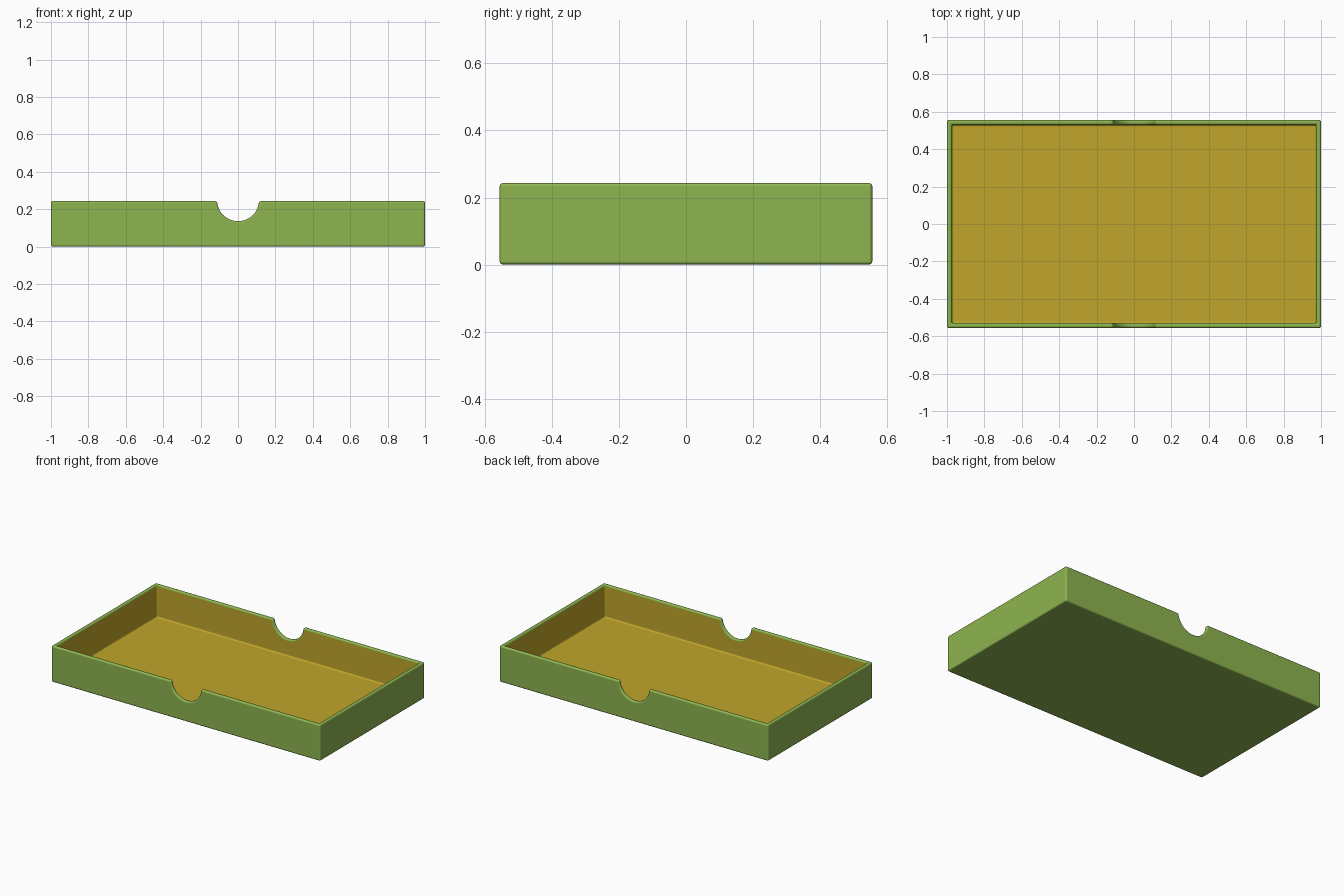
import bpy, bmesh, math
from mathutils import Matrix

if "Cube" in bpy.data.objects:
    bpy.data.objects.remove(bpy.data.objects["Cube"])

LENGTH, WIDTH, HEIGHT = 2.0, 1.112, 0.243
WALL, ROUND = 0.026, 0.01
NOTCH_R, NOTCH_DEPTH = 0.112, 0.107


def material(name, rgb):
    mat = bpy.data.materials.new(name)
    mat.use_nodes = True
    color = (*rgb, 1)
    mat.diffuse_color = color
    bsdf = mat.node_tree.nodes["Principled BSDF"]
    bsdf.inputs["Base Color"].default_value = color
    bsdf.inputs["Roughness"].default_value = 0.6
    return mat


def new_object(name, bm):
    bmesh.ops.recalc_face_normals(bm, faces=bm.faces)
    mesh = bpy.data.meshes.new(name)
    bm.to_mesh(mesh)
    bm.free()
    obj = bpy.data.objects.new(name, mesh)
    bpy.context.collection.objects.link(obj)
    return obj


def box(name, size, bottom):
    bm = bmesh.new()
    place = Matrix.Translation((0, 0, bottom + size[2] / 2)) @ Matrix.Diagonal((*size, 1))
    bmesh.ops.create_cube(bm, size=1, matrix=place)
    return new_object(name, bm)


def notch(name, steps=20):
    # Circular arc below the rim, closed above it and run through both long walls
    bm = bmesh.new()
    centre = HEIGHT - NOTCH_DEPTH + NOTCH_R
    start = math.asin((centre - HEIGHT) / NOTCH_R)
    angles = [math.pi + start + (math.pi - 2 * start) * i / steps for i in range(steps + 1)]
    points = [(NOTCH_R * math.cos(a), centre + NOTCH_R * math.sin(a)) for a in angles]
    left, right = points[0][0], points[-1][0]
    points += [(right, HEIGHT + 0.1), (left, HEIGHT + 0.1)]
    face = bm.faces.new([bm.verts.new((x, -WIDTH, z)) for x, z in points])
    side = bmesh.ops.extrude_face_region(bm, geom=[face])
    moved = [v for v in side["geom"] if isinstance(v, bmesh.types.BMVert)]
    bmesh.ops.translate(bm, verts=moved, vec=(0, 2 * WIDTH, 0))
    return new_object(name, bm)


# Tray body, hollowed out and notched
tray = box("tray", (LENGTH, WIDTH, HEIGHT), 0)
cavity = box("cavity_cutter", (LENGTH - 2 * WALL, WIDTH - 2 * WALL, HEIGHT), WALL)
bpy.context.view_layer.objects.active = tray
tray.select_set(True)
for cutter in (cavity, notch("notch_cutter")):
    cutter.hide_render = True
    cut = tray.modifiers.new("cut", 'BOOLEAN')
    cut.operation, cut.solver, cut.object = 'DIFFERENCE', 'EXACT', cutter
    bpy.ops.object.modifier_apply(modifier=cut.name)
    bpy.data.objects.remove(cutter)

# Rounded edges
bevel = tray.modifiers.new("rounding", 'BEVEL')
bevel.width, bevel.segments = ROUND, 3
bevel.limit_method, bevel.angle_limit = 'ANGLE', math.radians(35)
bevel.use_clamp_overlap = False
bpy.ops.object.modifier_apply(modifier=bevel.name)

# Green shell, ochre lining on everything within the cavity
tray.data.materials.clear()
tray.data.materials.append(material("leaf green", (0.27, 0.46, 0.08)))
tray.data.materials.append(material("ochre lining", (0.53, 0.38, 0.025)))
for face in tray.data.polygons:
    c = face.center
    inside = (abs(c.x) < LENGTH / 2 - WALL + 0.0005
              and abs(c.y) < WIDTH / 2 - WALL + 0.0005
              and WALL / 2 < c.z < HEIGHT - ROUND)
    face.material_index = int(inside)

bpy.ops.object.shade_smooth_by_angle(angle=math.radians(40))
weighted = tray.modifiers.new("even_shading", 'WEIGHTED_NORMAL')
weighted.keep_sharp = True
